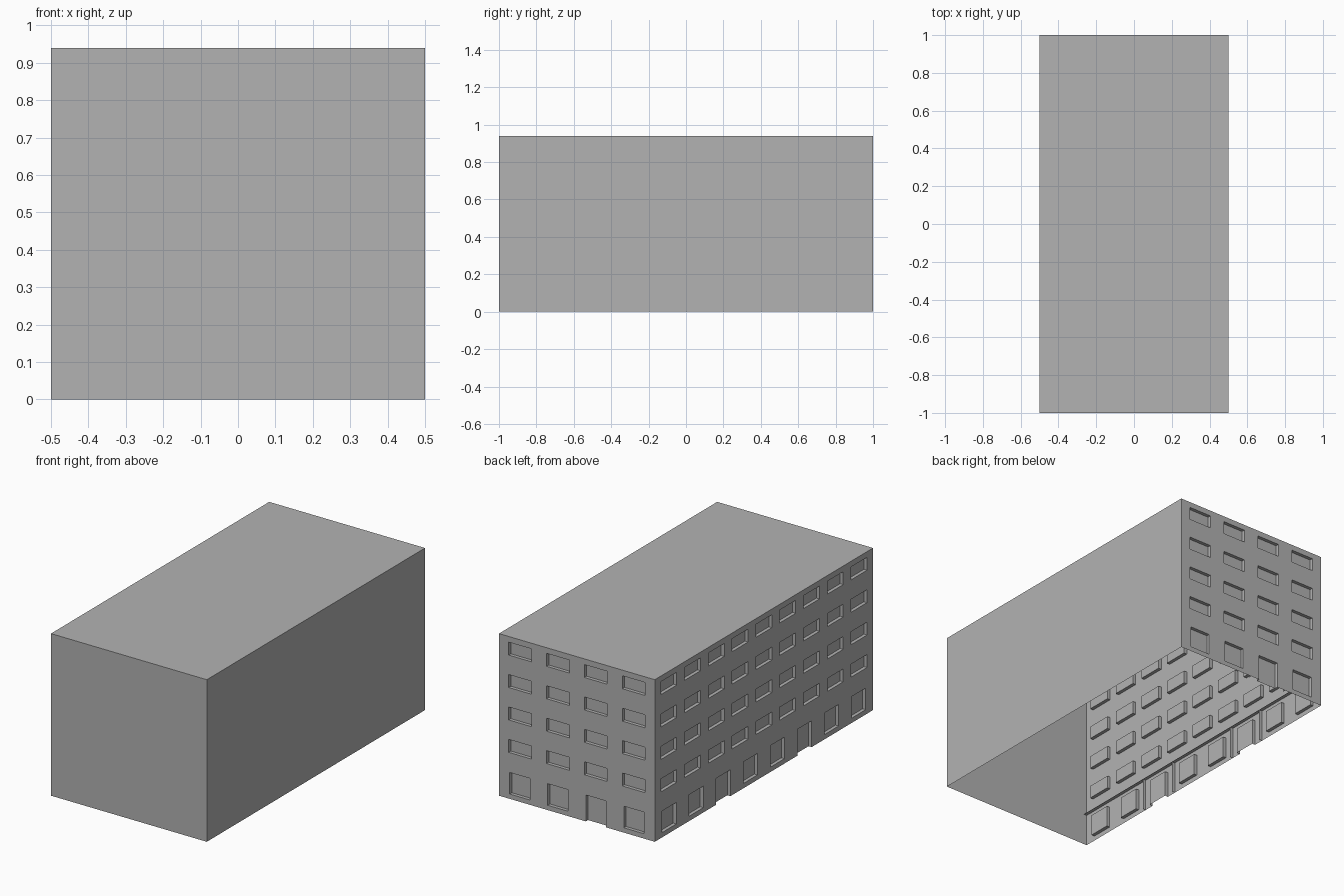
import bpy, bmesh
from math import radians
from mathutils import Vector

cube = bpy.data.objects.get("Cube")
if cube:
    bpy.data.objects.remove(cube, do_unlink=True)

HEIGHT = 0.94
FLOOR = HEIGHT / 5
DEPTH = 0.02          # window and door recess

grey = bpy.data.materials.new("plain_grey")
grey.use_nodes = True
colour = (0.448, 0.448, 0.448, 1)
grey.diffuse_color = colour
grey.node_tree.nodes["Principled BSDF"].inputs["Base Color"].default_value = colour


def finish(name, bm, turn=0):
    mesh = bpy.data.meshes.new(name)
    bm.to_mesh(mesh)
    bm.free()
    mesh.materials.append(grey)
    obj = bpy.data.objects.new(name, mesh)
    obj.rotation_euler.z = radians(turn)
    bpy.context.collection.objects.link(obj)
    return obj


def quad(bm, *points):
    return bm.faces.new([bm.verts.new(p) for p in points])


def columns(count, pitch):
    return [(i - (count - 1) / 2) * pitch for i in range(count)]


def openings(upper, ground, doors):
    """Rectangles (left, right, bottom, top) of all windows and doors of a wall."""
    rects = []
    for level in range(1, 5):
        sill = level * FLOOR + 0.08
        rects += [(u - 0.073, u + 0.073, sill, sill + 0.075) for u in upper]
    for i, u in enumerate(ground):
        rects.append((u - 0.065, u + 0.065, 0 if i in doors else 0.028, 0.153))
    return rects


def wall(name, half, distance, turn, rects=()):
    """A single-sheet wall facing local -y, with recessed openings."""
    us = sorted({round(v, 4) for r in rects for v in r[:2]} | {-half, half})
    zs = sorted({round(v, 4) for r in rects for v in r[2:]} | {0, HEIGHT})
    bm = bmesh.new()
    grid = [[bm.verts.new((u, -distance, z)) for u in us] for z in zs]
    groups = {}
    for j in range(len(zs) - 1):
        for i in range(len(us) - 1):
            face = bm.faces.new((grid[j][i], grid[j][i + 1],
                                 grid[j + 1][i + 1], grid[j + 1][i]))
            c = face.calc_center_median()
            for k, (a, b, lo, hi) in enumerate(rects):
                if a < c.x < b and lo < c.z < hi:
                    groups.setdefault(k, []).append(face)
    # push each opening inwards
    for faces in groups.values():
        new = bmesh.ops.extrude_face_region(bm, geom=faces)["geom"]
        verts = [g for g in new if isinstance(g, bmesh.types.BMVert)]
        bmesh.ops.translate(bm, verts=verts, vec=Vector((0, DEPTH, 0)))
        old = [f for f in faces if f.is_valid]
        if old:
            bmesh.ops.delete(bm, geom=old, context="FACES")
    # doorways have no threshold
    sills = [f for f in bm.faces if all(v.co.z < 0.001 for v in f.verts)]
    bmesh.ops.delete(bm, geom=sills, context="FACES")
    return finish(name, bm, turn)


def ribs(name, half, distance, turn, uprights):
    """Thin ledge and uprights behind the ground floor of a wall."""
    y0, y1 = -distance, -distance + DEPTH
    bm = bmesh.new()
    quad(bm, (-half, y0, FLOOR), (-half, y1, FLOOR), (half, y1, FLOOR), (half, y0, FLOOR))
    for u in uprights:
        quad(bm, (u, y0, 0), (u, y1, 0), (u, y1, FLOOR), (u, y0, FLOOR))
    return finish(name, bm, turn)


# plain walls
wall("front_wall", 0.5, 1, 0)
wall("left_wall", 1, 0.5, 90)

# walls with windows and doors
side_ground = columns(8, 0.248)
back_ground = columns(4, 0.244)
wall("right_facade", 1, 0.5, -90, openings(columns(9, 0.218), side_ground, (2, 5)))
wall("back_facade", 0.5, 1, 180, openings(columns(4, 0.243), back_ground, (2,)))

# ribs on either side of the doors
ribs("right_inner_ribs", 1, 0.5, -90, [s * u for s in (-1, 1) for u in (0.248, 0.496)])
ribs("back_inner_ribs", 0.5, 1, 180, (0, 0.244))

# flat roof
roof = bmesh.new()
quad(roof, (-0.5, -1, HEIGHT), (0.5, -1, HEIGHT), (0.5, 1, HEIGHT), (-0.5, 1, HEIGHT))
finish("roof", roof)
